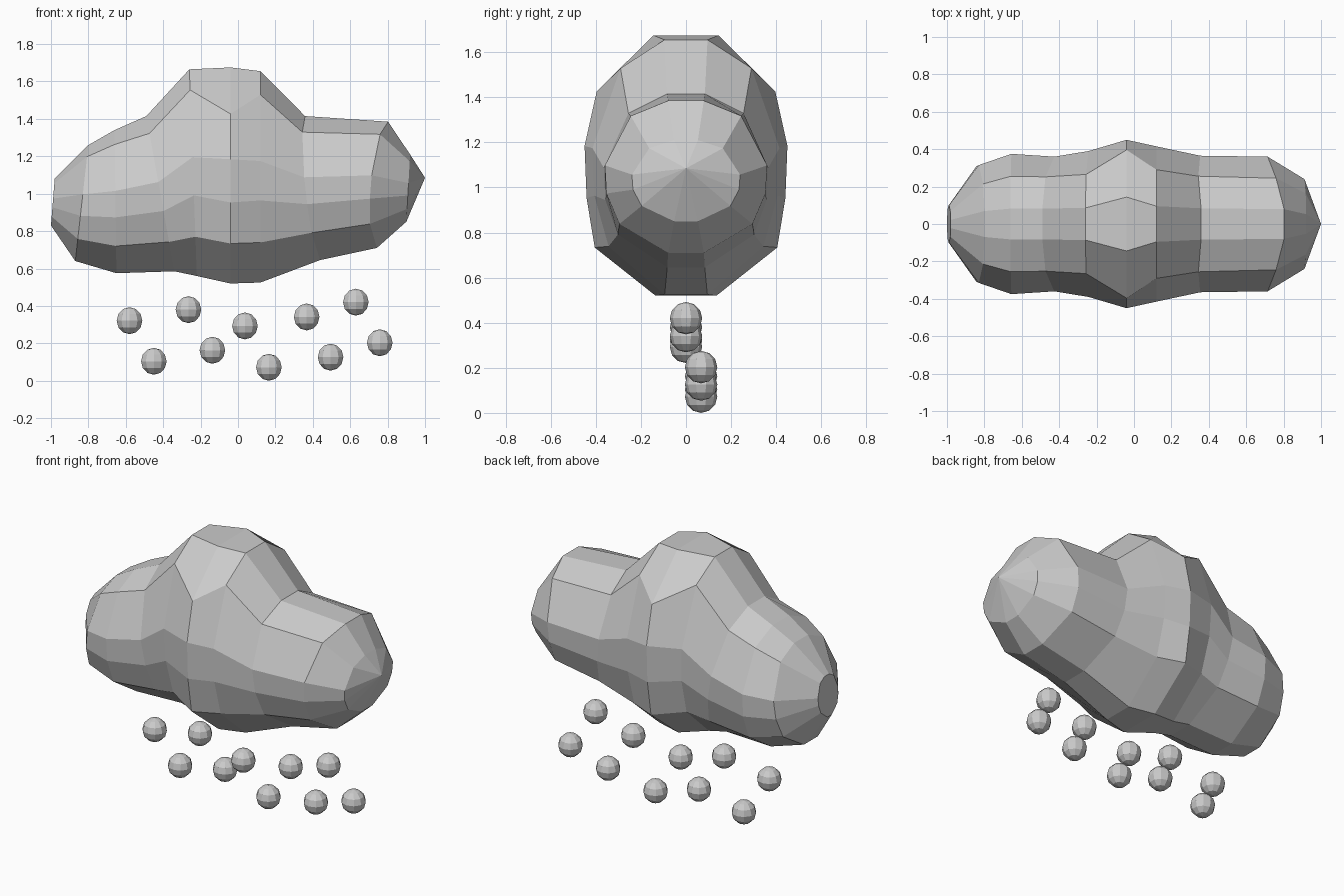
import bpy, bmesh
from mathutils import Matrix

if "Cube" in bpy.data.objects:
    bpy.data.objects.remove(bpy.data.objects["Cube"])


def make_object(name, bm):
    bmesh.ops.recalc_face_normals(bm, faces=bm.faces)
    mesh = bpy.data.meshes.new(name)
    bm.to_mesh(mesh)
    bm.free()
    obj = bpy.data.objects.new(name, mesh)
    bpy.context.collection.objects.link(obj)
    return obj


# Cloud: lofted rings, each (top x, top z, bottom x, bottom z, half width, bulge, side lean)
stations = [
    (-0.98, 1.08, -1.00, 0.83, 0.10, 0, 0),
    (-0.80, 1.26, -0.87, 0.64, 0.315, 0, 0),
    (-0.66, 1.34, -0.65, 0.575, 0.375, 0, 0),
    (-0.49, 1.415, -0.34, 0.585, 0.36, 0.1, 0),
    (-0.26, 1.665, -0.22, 0.56, 0.39, 0, 0),
    (-0.04, 1.675, -0.04, 0.52, 0.45, 1, 0),
    (0.12, 1.655, 0.12, 0.525, 0.415, 0.1, 0),
    (0.37, 1.415, 0.45, 0.645, 0.365, 0.1, -0.05),
    (0.82, 1.385, 0.76, 0.71, 0.36, 0, -0.08),
    (0.92, 1.21, 0.90, 0.85, 0.24, 0, 0),
]

# Half profiles in (y, z) fractions: round side lobe and boxier central bulge
lobe = [(0.22, 1), (0.68, 0.8), (1, 0.15), (0.98, -0.22), (0.82, -0.62), (0.22, -1)]
bulge = [(0.32, 1), (0.88, 0.57), (1, 0.15), (0.98, -0.25), (0.9, -0.63), (0.3, -1)]

bm = bmesh.new()
rings = []
for xt, zt, xb, zb, w, k, lean in stations:
    half = [(a[0] + (b[0] - a[0]) * k, a[1] + (b[1] - a[1]) * k) for a, b in zip(lobe, bulge)]
    ring = []
    for fy, fz in half + [(-y, z) for y, z in reversed(half)]:
        t = (fz + 1) / 2
        x = xb + (xt - xb) * t + lean * abs(fy)
        ring.append(bm.verts.new((x, fy * w, zb + (zt - zb) * t)))
    rings.append(ring)
n = len(rings[0])
for a, b in zip(rings, rings[1:]):
    for i in range(n):
        j = (i + 1) % n
        bm.faces.new((a[i], a[j], b[j], b[i]))
bm.faces.new(rings[0])
# Pointed right end
tip = bm.verts.new((1.0, 0, 1.085))
for i in range(n):
    bm.faces.new((rings[-1][i], rings[-1][(i + 1) % n], tip))
make_object("cloud", bm)

# Raindrops: an upper row and a lower row set slightly back
rows = {
    0.0: [(-0.58, 0.321), (-0.265, 0.38), (0.037, 0.293), (0.367, 0.341), (0.63, 0.42)],
    0.067: [(-0.45, 0.104), (-0.137, 0.163), (0.165, 0.072), (0.495, 0.126), (0.758, 0.203)],
}
count = 0
for y, spots in rows.items():
    for x, z in spots:
        count += 1
        bm = bmesh.new()
        bmesh.ops.create_uvsphere(bm, u_segments=10, v_segments=6, radius=0.072,
                                  matrix=Matrix.Translation((x, y, z)))
        make_object(f"raindrop_{count}", bm)
